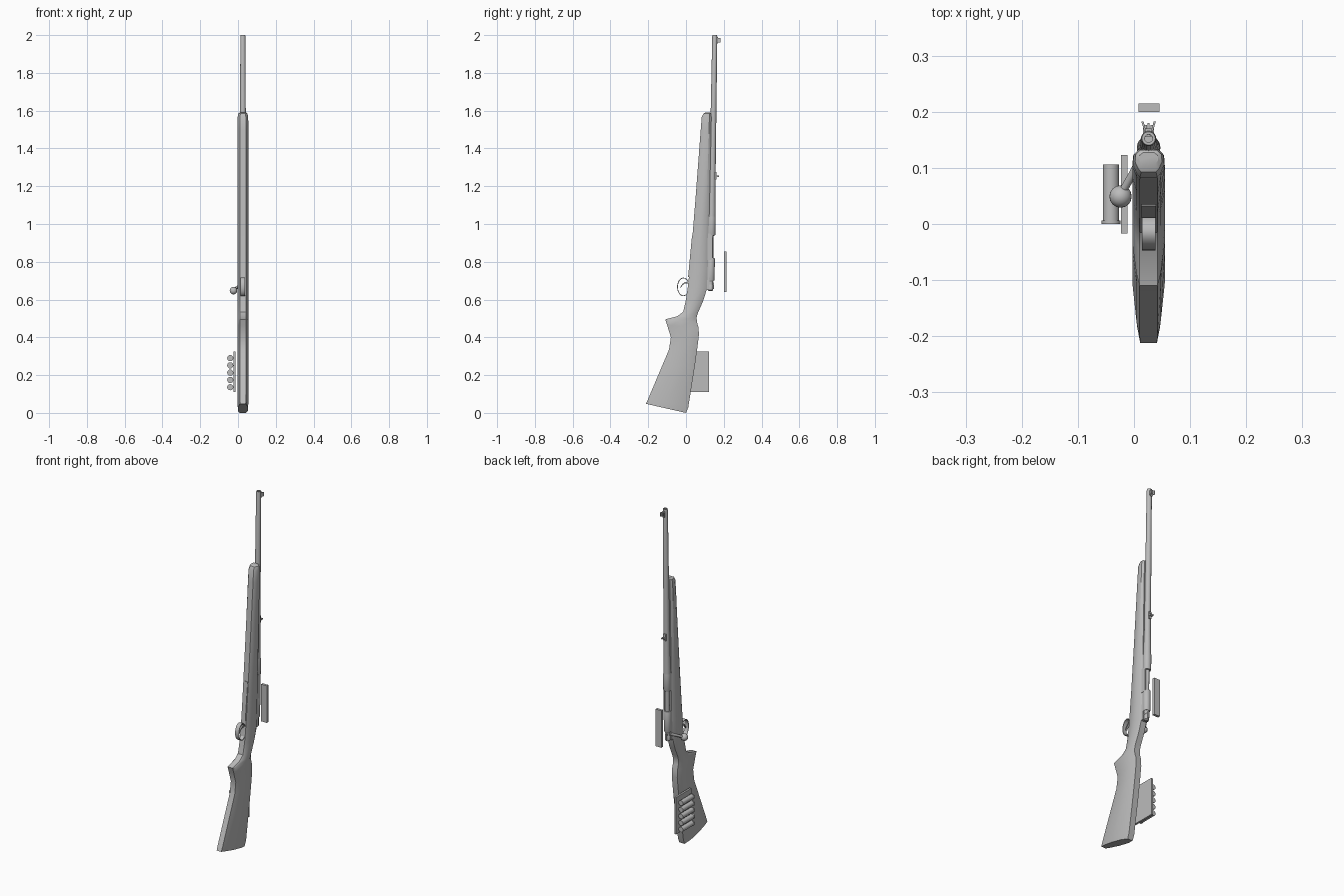
import bpy, bmesh, math
from mathutils import Vector, Matrix

cube = bpy.data.objects.get("Cube")
if cube:
    bpy.data.objects.remove(cube, do_unlink=True)

CX = 0.026  # middle plane of the rifle

grey = bpy.data.materials.new("plain_grey")
grey.use_nodes = True
GREY = (0.5, 0.5, 0.5, 1)
grey.diffuse_color = GREY
grey.node_tree.nodes["Principled BSDF"].inputs["Base Color"].default_value = GREY


def finish(name, bm, smooth=None):
    bmesh.ops.recalc_face_normals(bm, faces=bm.faces)
    mesh = bpy.data.meshes.new(name)
    bm.to_mesh(mesh)
    bm.free()
    mesh.materials.append(grey)
    ob = bpy.data.objects.new(name, mesh)
    bpy.context.collection.objects.link(ob)
    if smooth:
        bpy.ops.object.select_all(action='DESELECT')
        ob.select_set(True)
        bpy.context.view_layer.objects.active = ob
        bpy.ops.object.shade_smooth_by_angle(angle=math.radians(smooth))
    return ob


def loft(name, rings, smooth=35, caps=True, closed=False):
    """Skin a row of equal-length point rings."""
    bm = bmesh.new()
    rows = [[bm.verts.new(p) for p in ring] for ring in rings]
    pairs = list(zip(rows, rows[1:])) + ([(rows[-1], rows[0])] if closed else [])
    for a, b in pairs:
        for i in range(len(a)):
            j = (i + 1) % len(a)
            bm.faces.new((a[i], a[j], b[j], b[i]))
    if caps and not closed:
        bm.faces.new(rows[0])
        bm.faces.new(rows[-1])
    return finish(name, bm, smooth)


def box(name, x, y, z):
    bm = bmesh.new()
    size = Matrix.Diagonal((x[1] - x[0], y[1] - y[0], z[1] - z[0], 1))
    mid = Matrix.Translation((sum(x) / 2, sum(y) / 2, sum(z) / 2))
    bmesh.ops.create_cube(bm, size=1, matrix=mid @ size)
    return finish(name, bm)


def tube(name, start, end, profile, sides=16):
    """Turned part: profile holds (fraction along axis, radius)."""
    start, end = Vector(start), Vector(end)
    turn = (end - start).to_track_quat('Z', 'Y')
    angles = [math.tau * i / sides for i in range(sides)]
    return loft(name, [[start.lerp(end, t) + turn @ Vector((r * math.cos(a), r * math.sin(a), 0))
                        for a in angles] for t, r in profile])


def bore_y(z):
    return 0.131 + 0.0165 * (z - 0.7)


def turned(name, stations):
    """Turned part on the slightly tilted bore axis: stations hold (z, radius)."""
    z0, z1 = min(s[0] for s in stations), max(s[0] for s in stations)
    return tube(name, (CX, bore_y(z0), z0), (CX, bore_y(z1), z1),
                [((z - z0) / (z1 - z0), r) for z, r in stations], 20)


# Stock: front edge (y, z), back edge (y, z), half width
STOCK = [
    (-.212, .048, .0, .0, .027), (-.2, .075, .012, .03, .029), (-.126, .25, .047, .25, .029),
    (-.09, .335, .06, .345, .029), (-.08, .4, .068, .41, .029), (-.1, .465, .067, .45, .029),
    (-.11, .495, .058, .48, .029), (-.045, .512, .056, .505, .029), (-.015, .535, .063, .53, .029),
    (.0, .6, .09, .59, .029), (.01, .67, .112, .66, .029), (.02, .76, .116, .76, .029),
    (.05, 1.13, .125, 1.13, .029), (.078, 1.5, .133, 1.5, .029), (.083, 1.565, .134, 1.565, .028),
    (.093, 1.585, .132, 1.585, .024), (.104, 1.59, .127, 1.59, .017)]
SIDE = [(0, .55), (.13, .75), (.45, 1), (.8, .95), (1, .6)]
rings = []
for yf, zf, yb, zb, w in STOCK:
    half = [(w * k, yf + (yb - yf) * t, zf + (zb - zf) * t) for t, k in SIDE]
    rings.append([(CX + x, y, z) for x, y, z in half]
                 + [(CX - x, y, z) for x, y, z in reversed(half)])
loft("stock", rings, 28)

# Barrel with open muzzle
turned("barrel", [(1.0, .02), (1.08, .0195), (1.16, .017), (1.5, .0155), (1.99, .0135),
                  (2.0, .012), (2.0, .007), (1.95, .007)])

# Receiver: rings, bolt, and the rail beside the loading port
turned("receiver_front_ring", [(.94, .019), (.945, .021), (1.03, .021), (1.045, .019)])
turned("receiver_rear_ring", [(.7, .018), (.705, .02), (.815, .02), (.82, .018)])
turned("bolt_body", [(.68, .012), (.96, .012)])
turned("bolt_shroud", [(.645, .009), (.65, .014), (.675, .014), (.68, .011), (.69, .011), (.7, .016)])
box("receiver_bed", (CX - .018, CX + .018), (.105, .124), (.65, 1.04))
box("receiver_rail", (CX + .012, CX + .02), (.115, .141), (.81, .95))
box("safety_lever", (CX - .005, CX + .005), (.13, .149), (.655, .69))

# Bolt handle with ball
tube("bolt_handle", (CX - .008, .125, .685), (-.022, .055, .65), [(0, .009), (.5, .007), (1, .007)], 12)
bm = bmesh.new()
bmesh.ops.create_uvsphere(bm, u_segments=16, v_segments=10, radius=.02,
                          matrix=Matrix.Translation((-.024, .049, .647)))
finish("bolt_knob", bm, 60)

# Trigger guard: flat band bent into an oval
N = 28
band = []
for i in range(N):
    a = math.tau * i / N
    c, s = math.cos(a), math.sin(a)
    band.append([(CX + x, -.014 + r * c, .667 + (r + .016) * s)
                 for x, r in ((-.012, .033), (.012, .033), (.012, .029), (-.012, .029))])
loft("trigger_guard", band, closed=True)

# Trigger: curved blade
path = [(.015, .69), (-.005, .69), (-.018, .68), (-.03, .662)]
loft("trigger", [[(CX + x, y, z + d) for x, d in ((-.005, -.004), (.005, -.004), (.005, .004), (-.005, .004))]
                 for y, z in path])

# Magazine floor plate
loft("floor_plate", [[(CX + x, y + d, z) for x, d in ((-.013, -.003), (.013, -.003), (.013, .01), (-.013, .01))]
                     for y, z in ((.014, .72), (.035, .94))])

# Sights
box("front_sight_base", (CX - .006, CX + .006), (.155, .17), (1.955, 1.99))
box("front_sight_blade", (CX - .002, CX + .002), (.165, .18), (1.965, 1.985))
box("rear_sight_base", (CX - .008, CX + .008), (.145, .162), (1.235, 1.275))
for side, label in ((1, "left"), (-1, "right")):
    loft("front_sight_wing_" + label,
         [[(CX + side * x, y, z) for x, y in ((.004, .163), (.007, .163), (.013, .183), (.009, .183))]
          for z in (1.962, 1.986)])
    box("rear_sight_ear_" + label, tuple(sorted((CX + side * .003, CX + side * .01))),
        (.158, .176), (1.248, 1.256))

# Floating sight plate behind the receiver
box("rear_plate", (.008, .045), (.2, .215), (.64, .855))

# Cartridge holder on the side of the butt
box("cartridge_holder", (-.023, -.012), (-.017, .123), (.11, .325))
for i in range(5):
    z = .136 + .0385 * i
    tube("cartridge_%d" % (i + 1), (-.041, 0, z), (-.041, .106, z),
         [(0, .0165), (.06, .0165), (.06, .0145), (1, .0145)])
